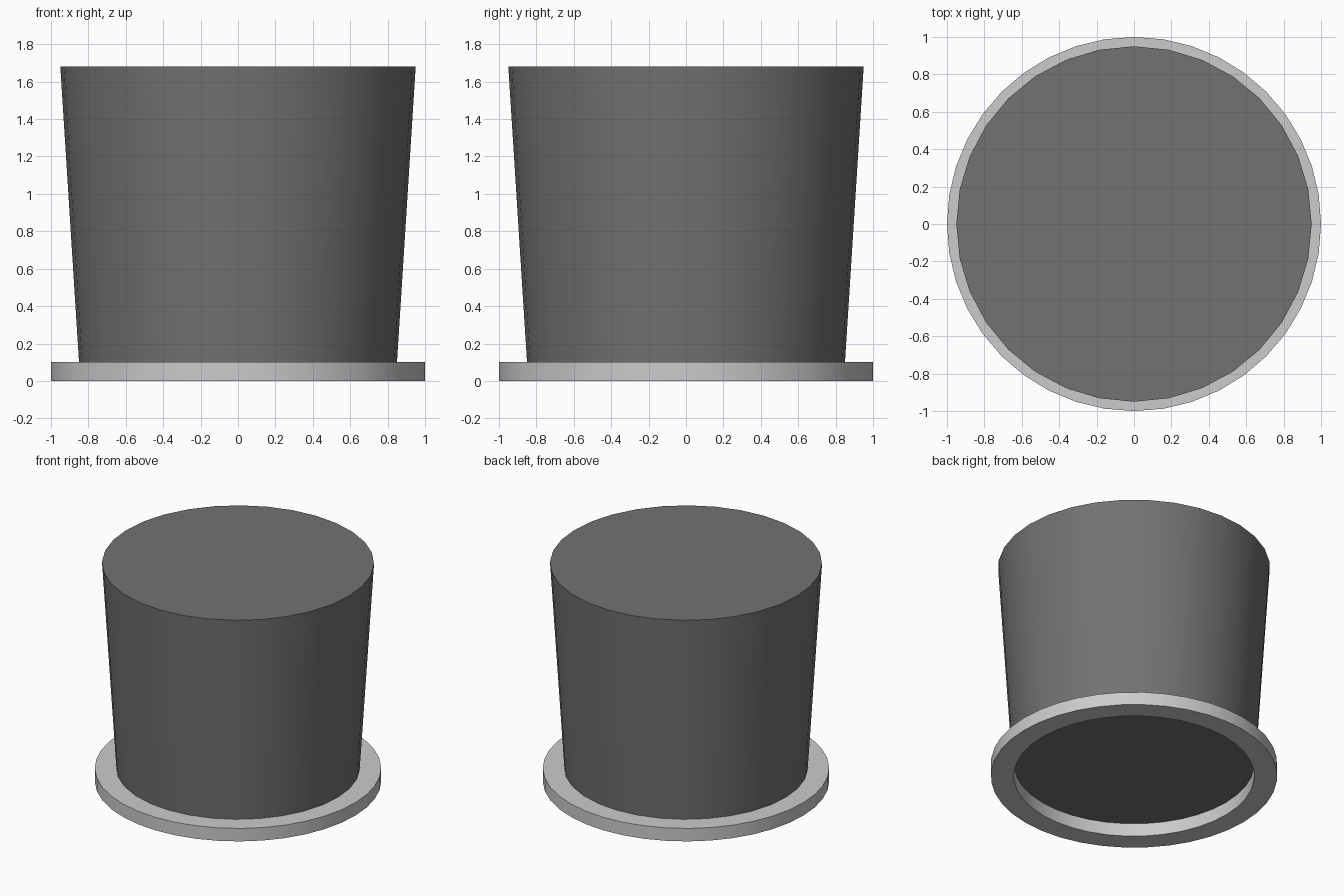
import bpy, math

if "Cube" in bpy.data.objects:
    bpy.data.objects.remove(bpy.data.objects["Cube"])


def lathe(name, profile, sides, closed):
    """Spin an (r, z) profile around z; open profiles get end caps."""
    verts = [(r * math.cos(2 * math.pi * i / sides), r * math.sin(2 * math.pi * i / sides), z)
             for r, z in profile for i in range(sides)]
    n = len(profile)
    faces = []
    for k in range(n if closed else n - 1):
        a, b = k * sides, ((k + 1) % n) * sides
        for i in range(sides):
            j = (i + 1) % sides
            faces.append((a + i, a + j, b + j, b + i))
    if not closed:
        faces.append(tuple(reversed(range(sides))))
        faces.append(tuple(range((n - 1) * sides, n * sides)))
    mesh = bpy.data.meshes.new(name)
    mesh.from_pydata(verts, [], faces)
    obj = bpy.data.objects.new(name, mesh)
    bpy.context.collection.objects.link(obj)
    bpy.ops.object.select_all(action='DESELECT')
    obj.select_set(True)
    bpy.context.view_layer.objects.active = obj
    bpy.ops.object.shade_smooth_by_angle(angle=math.radians(30))
    return obj


# Flat ring brim, open in the middle
lathe("hat_brim", [(0.84, 0), (1.0, 0), (1.0, 0.1), (0.84, 0.1)], 40, True)

# Flared crown, capped at both ends, standing on the brim
crown = lathe("hat_crown", [(0.85, 0.1), (0.95, 1.68)], 32, False)
dark = bpy.data.materials.new("dark_felt")
dark.diffuse_color = (0.17, 0.17, 0.17, 1)
dark.use_nodes = True
dark.node_tree.nodes["Principled BSDF"].inputs["Base Color"].default_value = dark.diffuse_color
crown.data.materials.append(dark)
